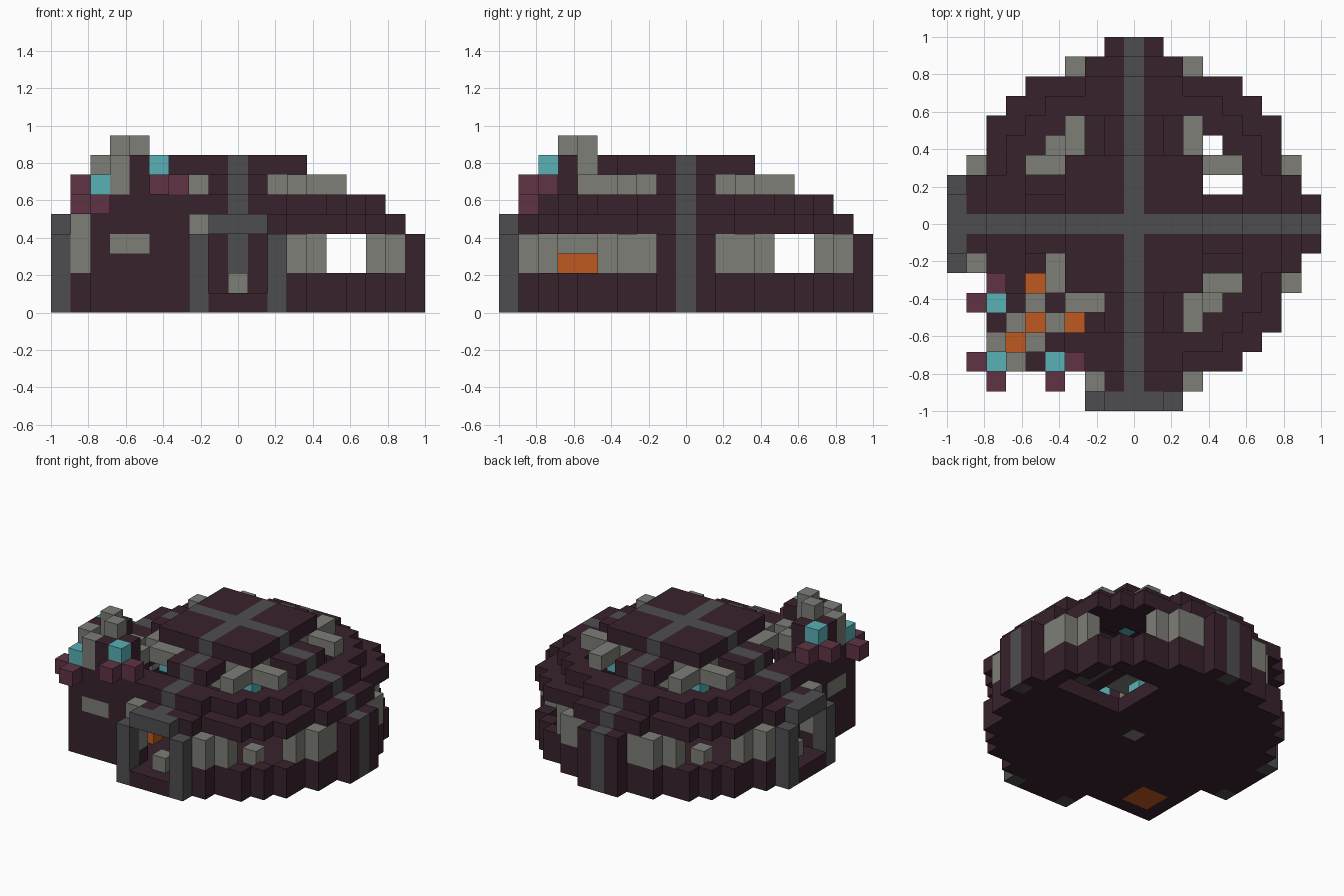
import bpy
import bmesh
from mathutils import Vector

if "Cube" in bpy.data.objects:
    bpy.data.objects.remove(bpy.data.objects["Cube"], do_unlink=True)

U = 2 / 19  # block size
COLORS = {
    "dark_plum": (0.040, 0.016, 0.026),
    "charcoal": (0.076, 0.074, 0.082),
    "stone_grey": (0.205, 0.210, 0.185),
    "teal": (0.100, 0.440, 0.470),
    "wine": (0.115, 0.034, 0.060),
    "ember_orange": (0.520, 0.100, 0.014),
}
PARTS = {
    "floor": "dark_plum", "outer_wall": "dark_plum", "dome": "dark_plum",
    "roof_plate": "dark_plum", "annex_wall": "dark_plum",
    "rib": "charcoal", "door_frame": "charcoal",
    "wall_panel": "stone_grey", "awning": "stone_grey",
    "pedestal": "stone_grey", "chimney": "stone_grey",
    "lamp": "teal", "crystal": "teal", "blossom": "wine", "ember": "ember_orange",
}
HALF = [9, 9, 8, 8, 7, 7, 6, 5, 3, 1]  # half width of each footprint row
SPAN = range(-9, 10)
cells = {}


def put(part, x, y, layers):
    for k in layers:
        cells[x, y, k] = part


def pair(part, x, y, layers):
    """Place blocks and their reflection across the diagonal."""
    put(part, x, y, layers)
    put(part, y, x, layers)


def annex(x, y):
    return x <= -3 and y <= -3


def inside(x, y):
    if annex(x, y):
        return x >= -7 and y >= -7
    return abs(x) <= 9 and abs(y) <= 9 and abs(x) <= HALF[abs(y)]


def on_edge(x, y):
    near = ((1, 0), (-1, 0), (0, 1), (0, -1))
    return not all(inside(x + i, y + j) for i, j in near)


# Floor, walls and the stepped dome
for x in SPAN:
    for y in SPAN:
        if not inside(x, y):
            continue
        a, b = abs(x), abs(y)
        d = a * a + b * b
        axis = x == 0 or y == 0
        edge = on_edge(x, y)
        stairwell = 3 <= x <= 7 and 2 <= y <= 5 and not edge
        if not stairwell:
            put("floor", x, y, [0])
        if edge and annex(x, y):
            put("annex_wall", x, y, range(6))
        elif edge:
            put("rib" if axis else "outer_wall", x, y, range(4))
            if min(a, b) >= 2:
                put("wall_panel", x, y, (2, 3))
            if (a, b) in ((5, 7), (6, 6), (7, 5)):
                for k in (2, 3):
                    del cells[x, y, k]
        deep = annex(x, y) and min(a, b) >= 5 and max(a, b) <= 6
        skin = "rib" if axis else "dome"
        if d > 34 and not deep:
            if max(a, b) <= 8 and (a, b) not in ((8, 3), (3, 8)):
                put(skin, x, y, [4])
            if d <= 53:
                put(skin, x, y, [5])
        if min(a, b) <= 1 and max(a, b) <= 5:
            put(skin, x, y, [6])
        if max(a, b) <= 3:
            put("rib" if axis else "roof_plate", x, y, [7])

put("pedestal", 0, 0, [0])

# Awnings and lamps under the roof plate
for sx in (-1, 1):
    for sy in (-1, 1):
        put("lamp", 3 * sx, 3 * sy, [5])
        spots = ((2, 3), (3, 2), (3, 3), (3, 4), (4, 3), (3, 5), (5, 3))
        if sx + sy == -2:
            spots = ((2, 3), (3, 2), (3, 3), (3, 4), (4, 3), (2, 4), (4, 2), (4, 5), (5, 4))
        for a, b in spots:
            put("awning", sx * a, sy * b, [6])
put("pedestal", 4, -4, [1])
put("pedestal", -4, 4, [1])

# Two framed doorways
for i in (-1, 0, 1):
    for x, y in ((i, -9), (-9, i)):
        put("outer_wall", x, y, [0])
        for k in (1, 2, 3):
            cells.pop((x, y, k), None)
        put("door_frame", x, y, [4])
for i in (-2, 2):
    pair("door_frame", i, -9, range(4))
    put("door_frame", i, -9, range(4))
pair("door_frame", -2, -9, [4])
pair("door_frame", 2, -9, [4])
for i in (-2, 2):
    for key in ((i, -9, 4), (-9, i, 4)):
        cells.pop(key, None)
pair("pedestal", 0, -8, [1])
pair("wall_panel", -2, -8, (2, 3, 4))

# Corner annex: slots, battlements, chimney and embers
for i in (-6, -5):
    pair("wall_panel", i, -7, [3])
    for j in (-6, -5):
        put("ember", i, j, range(3))
pair("ember", -5, -3, [1])
pair("chimney", -6, -7, (6, 7))
pair("annex_wall", -5, -7, (6, 7))
pair("annex_wall", -4, -7, [6])
pair("annex_wall", -4, -6, (5, 6, 7))
pair("annex_wall", -3, -6, [5])
pair("chimney", -5, -6, (7, 8))

# Crystals with blossoms around them
pair("crystal", -4, -7, [7])
put("crystal", -7, -7, [6])
pair("blossom", -3, -7, [6])
pair("blossom", -4, -8, [6])
pair("blossom", -7, -8, [5])

# Materials
mats = {}
for name, rgb in COLORS.items():
    m = bpy.data.materials.new(name)
    m.use_nodes = True
    m.diffuse_color = (*rgb, 1)
    bsdf = m.node_tree.nodes["Principled BSDF"]
    bsdf.inputs["Base Color"].default_value = (*rgb, 1)
    bsdf.inputs["Roughness"].default_value = 0.9
    mats[name] = m

# Exposed block faces become one mesh for each part
DIRS = [Vector(v) for v in ((1, 0, 0), (-1, 0, 0), (0, 1, 0), (0, -1, 0), (0, 0, 1), (0, 0, -1))]
for part, color in PARTS.items():
    bm = bmesh.new()
    for key in [c for c, p in cells.items() if p == part]:
        centre = Vector(key) + Vector((0, 0, 0.5))
        for n in DIRS:
            if tuple(int(v) for v in Vector(key) + n) in cells:
                continue
            s = Vector((n.y, n.z, n.x))
            t = n.cross(s)
            corners = (s + t, t - s, -s - t, s - t)
            bm.faces.new([bm.verts.new((centre + (n + c) / 2) * U) for c in corners])
    bmesh.ops.remove_doubles(bm, verts=bm.verts[:], dist=U / 100)
    mesh = bpy.data.meshes.new(part)
    bm.to_mesh(mesh)
    bm.free()
    mesh.materials.append(mats[color])
    bpy.context.collection.objects.link(bpy.data.objects.new(part, mesh))
